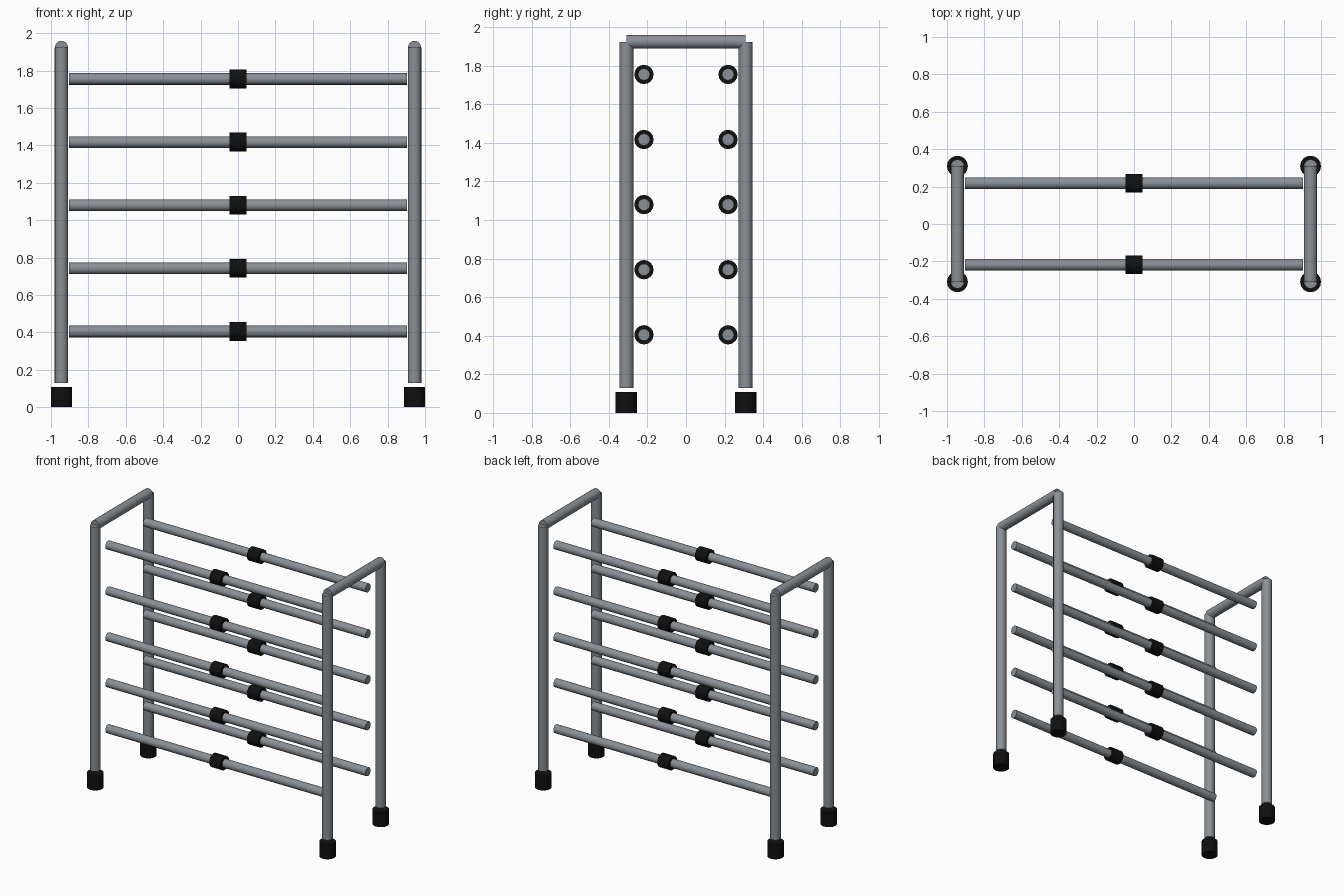
import bpy
from mathutils import Vector

cube = bpy.data.objects.get("Cube")
if cube:
    bpy.data.objects.remove(cube)


def make_material(name, color):
    mat = bpy.data.materials.new(name)
    mat.use_nodes = True
    mat.diffuse_color = color
    mat.node_tree.nodes["Principled BSDF"].inputs["Base Color"].default_value = color
    return mat


steel = make_material("grey steel", (0.25, 0.28, 0.31, 1))
rubber = make_material("black rubber", (0.005, 0.005, 0.005, 1))


def tube(name, start, end, radius, mat, sides=16):
    """Capped cylinder running between two points."""
    a, b = Vector(start), Vector(end)
    axis = b - a
    bpy.ops.mesh.primitive_cylinder_add(
        vertices=sides, radius=radius, depth=axis.length, location=(a + b) / 2,
        rotation=axis.to_track_quat('Z', 'Y').to_euler())
    obj = bpy.context.object
    obj.name = name
    obj.data.materials.append(mat)
    bpy.ops.object.shade_smooth_by_angle()
    return obj


POST_X, POST_Y, TOP = 0.944, 0.309, 1.924
RUNG_Y = 0.218

# End frames: two posts with rubber feet, joined by a top bar
for side, x in (("left", POST_X), ("right", -POST_X)):
    for end, y in (("front", -POST_Y), ("back", POST_Y)):
        tube(f"{end}_{side}_post", (x, y, 0.13), (x, y, TOP), 0.036, steel)
        tube(f"{end}_{side}_foot", (x, y, 0), (x, y, 0.108), 0.056, rubber)
    tube(f"{side}_top_bar", (x, -POST_Y, TOP), (x, POST_Y, TOP), 0.035, steel)

# Two rows of rungs, each with a rubber collar in the middle
for end, y in (("front", -RUNG_Y), ("back", RUNG_Y)):
    for i in range(5):
        z = 0.405 + i * 0.3375
        tube(f"{end}_rung_{i + 1}", (-0.904, y, z), (0.904, y, z), 0.031, steel)
        tube(f"{end}_collar_{i + 1}", (-0.046, y, z), (0.046, y, z), 0.05, rubber)
